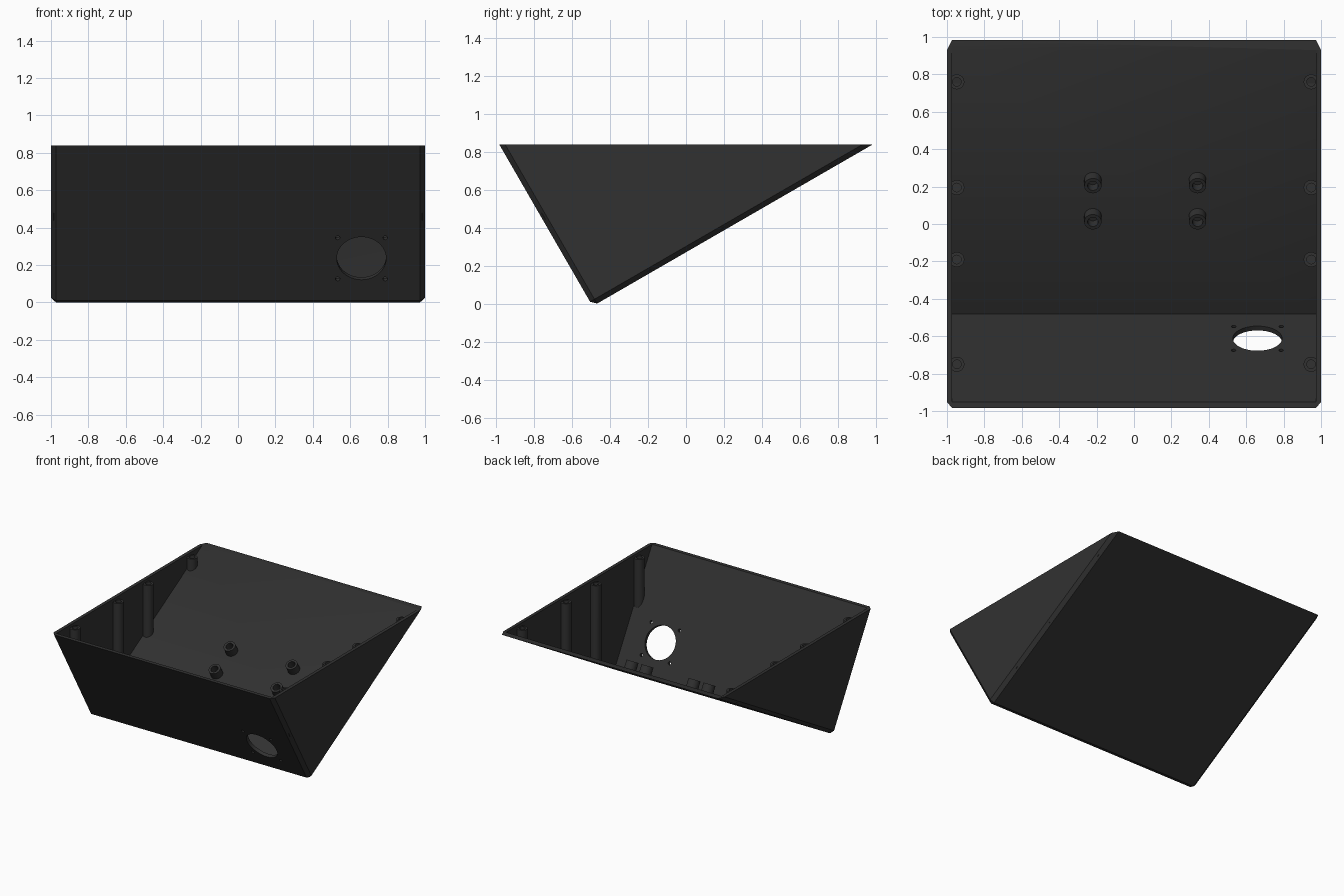
import bpy, bmesh, math
from mathutils import Vector, Matrix

if "Cube" in bpy.data.objects:
    bpy.data.objects.remove(bpy.data.objects["Cube"])

TOP = 0.838          # rim height
WALL = 0.027         # wall thickness, also the chamfer size
CORNER = Vector((0, -0.4915, -0.0135))                     # sharp bottom edge before chamfer
UP_FRONT = Vector((0, -0.5, math.sqrt(3) / 2))             # direction up the front wall
UP_BACK = Vector((0, math.sqrt(3) / 2, 0.5))               # direction up the sloping floor

black = bpy.data.materials.new("dark grey plastic")
black.diffuse_color = (0.031, 0.031, 0.031, 1)
black.use_nodes = True
black.node_tree.nodes["Principled BSDF"].inputs["Base Color"].default_value = black.diffuse_color


def make_object(name, bm):
    bmesh.ops.recalc_face_normals(bm, faces=bm.faces)
    mesh = bpy.data.meshes.new(name)
    bm.to_mesh(mesh)
    bm.free()
    ob = bpy.data.objects.new(name, mesh)
    bpy.context.collection.objects.link(ob)
    mesh.materials.append(black)
    return ob


def wedge(name, inset, top, chamfer=0):
    """Right-angled triangular prism, inset from the outer skin."""
    p = CORNER + inset * (UP_FRONT + UP_BACK)
    front = p + UP_FRONT * ((top - p.z) / UP_FRONT.z)
    back = p + UP_BACK * ((top - p.z) / UP_BACK.z)
    bm = bmesh.new()
    left, right = [[bm.verts.new((x, q.y, q.z)) for q in (p, back, front)]
                   for x in (inset - 1, 1 - inset)]
    bm.faces.new(left)
    bm.faces.new(right)
    for i in range(3):
        j = (i + 1) % 3
        bm.faces.new((left[i], left[j], right[j], right[i]))
    if chamfer:
        edges = [e for e in bm.edges if min(v.co.z for v in e.verts) < top - 0.01]
        bmesh.ops.bevel(bm, geom=edges, offset=chamfer, segments=1, affect='EDGES')
    return make_object(name, bm)


def cylinder(name, center, axis, radius, length, sides=32):
    bm = bmesh.new()
    turn = Vector((0, 0, 1)).rotation_difference(axis).to_matrix().to_4x4()
    bmesh.ops.create_cone(bm, cap_ends=True, segments=sides, radius1=radius, radius2=radius,
                          depth=length, matrix=Matrix.Translation(center) @ turn)
    return make_object(name, bm)


def combine(ob, tool, operation, keep=False):
    mod = ob.modifiers.new("cut", 'BOOLEAN')
    mod.object, mod.operation, mod.solver = tool, operation, 'EXACT'
    bpy.context.view_layer.objects.active = ob
    bpy.ops.object.modifier_apply(modifier=mod.name)
    if not keep:
        bpy.data.objects.remove(tool)


def smooth(ob):
    bpy.ops.object.select_all(action='DESELECT')
    ob.select_set(True)
    bpy.context.view_layer.objects.active = ob
    bpy.ops.object.shade_smooth_by_angle(angle=math.radians(30))


# Open wedge-shaped shell
shell = wedge("enclosure_shell", 0, TOP, WALL)
combine(shell, wedge("cavity", WALL, TOP + 0.1), 'DIFFERENCE')

# Round opening with four screw holes in the front wall
hole = CORNER + UP_FRONT * ((0.235 - CORNER.z) / UP_FRONT.z) + Vector((0.66, 0, 0))
combine(shell, cylinder("opening", hole, UP_BACK, 0.132, 0.12, 48), 'DIFFERENCE')
for sx in (-1, 1):
    for sv in (-1, 1):
        spot = hole + Vector((sx * 0.127, 0, 0)) + UP_FRONT * (sv * 0.127)
        combine(shell, cylinder("screw_hole", spot, UP_BACK, 0.012, 0.12, 16), 'DIFFERENCE')
smooth(shell)

# Vertical lid-screw posts along both side walls, trimmed inside the shell
limit = wedge("post_limit", 0.012, 0.815)
for x, side in ((-0.947, "left"), (0.947, "right")):
    for i, y in enumerate((-0.75, -0.19, 0.195, 0.76)):
        post = cylinder(f"{side}_screw_post_{i + 1}", (x, y, 0.45), Vector((0, 0, 1)), 0.04, 0.9)
        combine(post, limit, 'INTERSECT', keep=True)
        combine(post, cylinder("bore", (x, y, 0.815), Vector((0, 0, 1)), 0.023, 0.16), 'DIFFERENCE')
        smooth(post)
bpy.data.objects.remove(limit)

# Short hollow standoffs, square to the sloping floor
for i, (x, y) in enumerate(((-0.22, 0.236), (0.34, 0.236), (-0.22, 0.043), (0.34, 0.043))):
    along = (y - CORNER.y + WALL * 0.5) / UP_BACK.y
    base = CORNER + UP_BACK * along + UP_FRONT * WALL + Vector((x, 0, 0))
    standoff = cylinder(f"board_standoff_{i + 1}", base + UP_FRONT * 0.027, UP_FRONT, 0.046, 0.074)
    combine(standoff, cylinder("bore", base + UP_FRONT * 0.064, UP_FRONT, 0.028, 0.12), 'DIFFERENCE')
    smooth(standoff)
